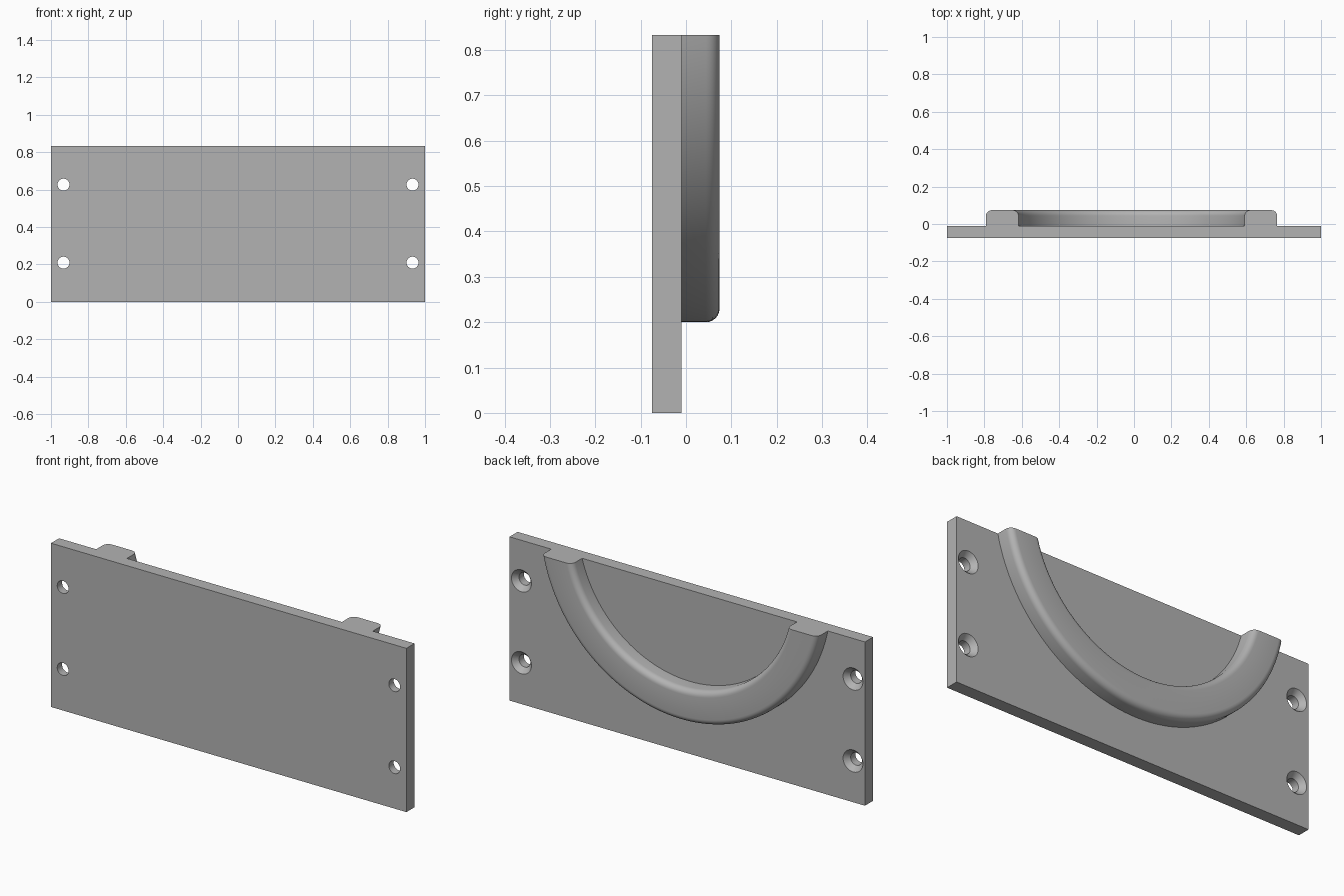
import bpy, bmesh, math
from mathutils import Vector

cube = bpy.data.objects.get("Cube")
if cube:
    bpy.data.objects.remove(cube, do_unlink=True)

FRONT, BACK, RIDGE = -0.075, -0.01, 0.074
HEIGHT = 0.833

grey = bpy.data.materials.new("plain grey")
grey.use_nodes = True
colour = (0.45, 0.45, 0.45, 1)
grey.diffuse_color = colour
grey.node_tree.nodes["Principled BSDF"].inputs["Base Color"].default_value = colour


def make_object(name, bm):
    bmesh.ops.recalc_face_normals(bm, faces=bm.faces[:])
    mesh = bpy.data.meshes.new(name)
    bm.to_mesh(mesh)
    bm.free()
    mesh.materials.append(grey)
    obj = bpy.data.objects.new(name, mesh)
    bpy.context.scene.collection.objects.link(obj)
    return obj


def skin(bm, rings, wrap=False):
    """Join successive vertex rings with quads."""
    pairs = list(zip(rings, rings[1:]))
    for a, b in pairs:
        for i in range(len(a)):
            j = (i + 1) % len(a)
            bm.faces.new((a[i], a[j], b[j], b[i]))
    bm.faces.new(rings[0])
    bm.faces.new(rings[-1])


def smooth(obj, angle=35):
    bpy.ops.object.select_all(action='DESELECT')
    obj.select_set(True)
    bpy.context.view_layer.objects.active = obj
    bpy.ops.object.shade_smooth_by_angle(angle=math.radians(angle))


# Flat mounting plate
bm = bmesh.new()
bmesh.ops.create_cube(bm, size=1)
bmesh.ops.scale(bm, verts=bm.verts, vec=(2, BACK - FRONT, HEIGHT))
bmesh.ops.translate(bm, verts=bm.verts, vec=(0, (FRONT + BACK) / 2, HEIGHT / 2))
plate = make_object("mounting_plate", bm)

# Countersunk screw holes: (y, radius) profile turned about each hole axis
bm = bmesh.new()
hole = [(FRONT - 0.02, 0.032), (BACK - 0.026, 0.032), (BACK, 0.056), (BACK + 0.02, 0.056)]
for x in (-0.933, 0.933):
    for z in (0.21, 0.627):
        skin(bm, [[bm.verts.new((x + r * math.cos(k * math.tau / 32), y,
                                 z + r * math.sin(k * math.tau / 32)))
                   for k in range(32)] for y, r in hole])
cutter = make_object("screw_hole_cutter", bm)
cutter.hide_render = True
cutter.hide_set(True)

cut = plate.modifiers.new("screw holes", 'BOOLEAN')
cut.object = cutter
cut.solver = 'EXACT'
bpy.context.view_layer.objects.active = plate
plate.select_set(True)
bpy.ops.object.modifier_apply(modifier=cut.name)
bpy.data.objects.remove(cutter, do_unlink=True)
smooth(plate)

# Curved ridge: rounded section swept along an arc, trimmed level with the plate top
OUTER = (0.795, 0.995)   # radius, centre height
INNER = (0.626, 0.995)
CENTRE_X, FILLET, STEPS = -0.013, 0.03, 6


def side(circle, inward):
    """Section points (circle, radial offset, y) from the plate up to the ridge top."""
    points = [(circle, 0, BACK)]
    for k in range(STEPS + 1):
        a = k / STEPS * math.pi / 2
        points.append((circle, inward * FILLET * (1 - math.cos(a)),
                       RIDGE - FILLET * (1 - math.sin(a))))
    return points


section = side(OUTER, -1) + side(INNER, 1)[::-1]
bm = bmesh.new()
rings = []
for k in range(97):
    t = math.pi + math.pi * k / 96
    rings.append([bm.verts.new((CENTRE_X + (c[0] + d) * math.cos(t), y,
                                c[1] + (c[0] + d) * math.sin(t)))
                  for c, d, y in section])
skin(bm, rings)
cut = bmesh.ops.bisect_plane(bm, geom=bm.verts[:] + bm.edges[:] + bm.faces[:],
                             plane_co=Vector((0, 0, HEIGHT)), plane_no=Vector((0, 0, 1)),
                             clear_outer=True)
edges = [e for e in cut["geom_cut"] if isinstance(e, bmesh.types.BMEdge)]
bmesh.ops.holes_fill(bm, edges=edges, sides=0)
smooth(make_object("curved_ridge", bm))
